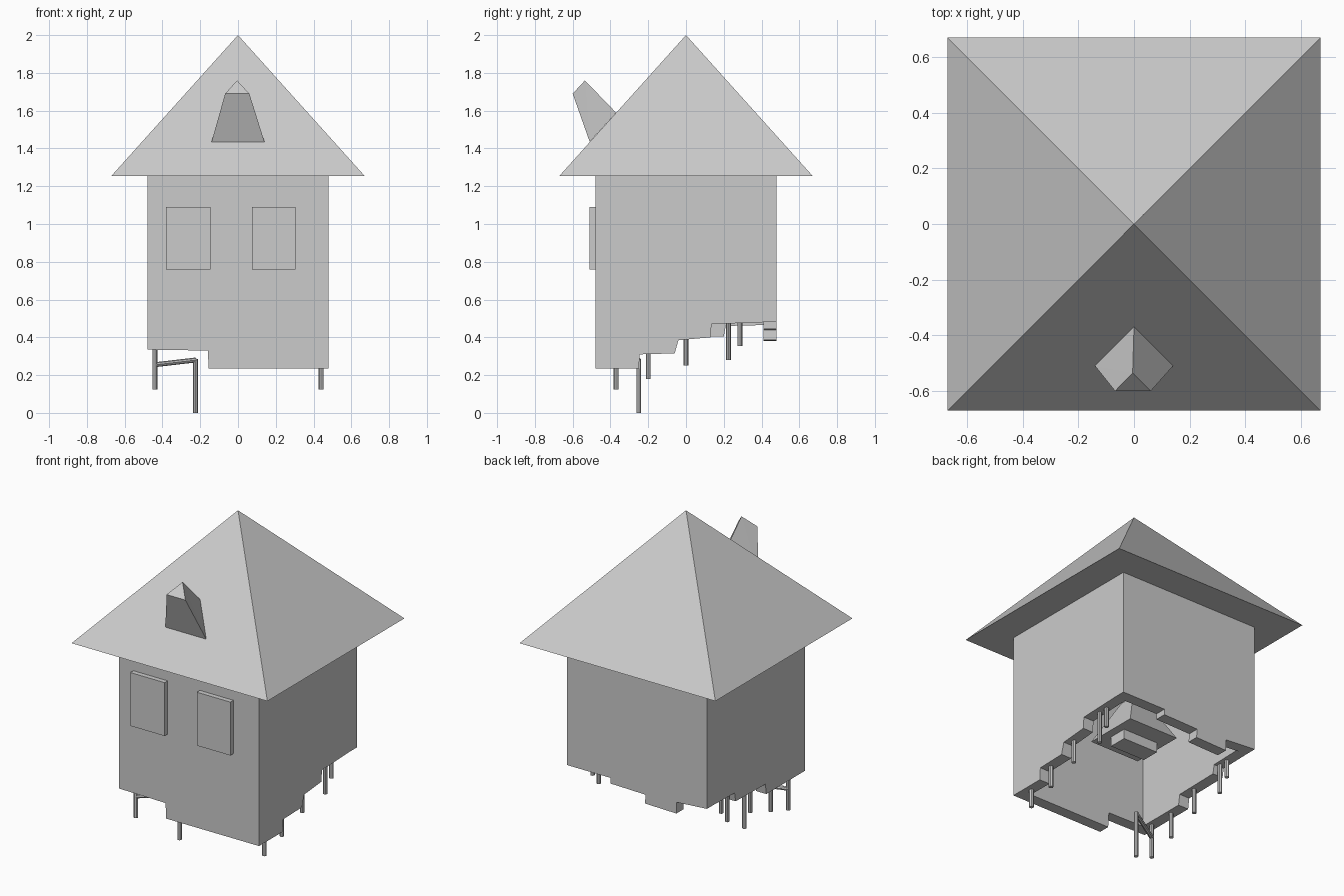
import bpy, bmesh
from math import sqrt, pi
from mathutils import Vector

if "Cube" in bpy.data.objects:
    bpy.data.objects.remove(bpy.data.objects["Cube"])


def mesh_object(name, bm):
    bmesh.ops.recalc_face_normals(bm, faces=bm.faces)
    me = bpy.data.meshes.new(name)
    bm.to_mesh(me)
    bm.free()
    ob = bpy.data.objects.new(name, me)
    bpy.context.collection.objects.link(ob)
    return ob


def prism(name, points, offset):
    """Extrude a flat polygon by an offset vector."""
    bm = bmesh.new()
    face = bm.faces.new([bm.verts.new(p) for p in points])
    out = bmesh.ops.extrude_face_region(bm, geom=[face], use_keep_orig=True)
    verts = [g for g in out["geom"] if isinstance(g, bmesh.types.BMVert)]
    bmesh.ops.translate(bm, verts=verts, vec=offset)
    return mesh_object(name, bm)


def box(name, lo, hi):
    pts = [(lo[0], lo[1], lo[2]), (hi[0], lo[1], lo[2]),
           (hi[0], lo[1], hi[2]), (lo[0], lo[1], hi[2])]
    return prism(name, pts, (0, hi[1] - lo[1], 0))


def rod(name, a, b, r=0.013):
    a, b = Vector(a), Vector(b)
    bpy.ops.mesh.primitive_cylinder_add(vertices=8, radius=r, depth=(b - a).length,
                                        location=(a + b) / 2)
    ob = bpy.context.object
    ob.name = name
    ob.rotation_euler = (b - a).to_track_quat('Z', 'Y').to_euler()
    return ob


def pyramid(name, half, top_half, z0, z1):
    bpy.ops.mesh.primitive_cone_add(vertices=4, radius1=half * sqrt(2), radius2=top_half * sqrt(2),
                                    depth=z1 - z0, location=(0, 0, (z0 + z1) / 2),
                                    rotation=(0, 0, pi / 4))
    bpy.context.object.name = name


W, T, EAVE = 0.48, 0.07, 1.255
I = W - T

# walls with broken, stepped lower edges
front = [(-W, .335), (-.16, .33), (-.155, .235), (W, .235)]
back = [(-W, .465), (-.27, .45), (-.27, .38), (-.055, .385), (-.06, .44),
        (.18, .445), (.18, .48), (W, .48)]
right = [(-I, .235), (-.25, .235), (-.245, .31), (-.06, .315), (-.04, .385),
         (.13, .40), (.135, .47), (I, .48)]
left = [(-I, .335), (-.10, .335), (-.09, .40), (.20, .405), (.21, .46), (I, .465)]

for name, edge, y in (("front_wall", front, -W), ("back_wall", back, I)):
    prism(name, [(u, y, z) for u, z in edge] + [(W, y, EAVE), (-W, y, EAVE)], (0, T, 0))
for name, edge, x in (("right_wall", right, I), ("left_wall", left, -W)):
    prism(name, [(x, u, z) for u, z in edge] + [(x, I, EAVE), (x, -I, EAVE)], (T, 0, 0))

# roof
pyramid("roof", .67, 0, EAVE, 2.0)

# tapered dormer leaning out of the front roof slope
bm = bmesh.new()
bl, br, tl, tr, tip, heel = [bm.verts.new(p) for p in (
    (-.14, -.51, 1.435), (.14, -.51, 1.435), (-.068, -.60, 1.69), (.06, -.60, 1.69),
    (-.005, -.535, 1.76), (0, -.37, 1.589))]
for f in ((bl, br, tr, tl), (tl, tr, tip), (br, heel, tip), (br, tip, tr),
          (heel, bl, tip), (bl, tl, tip), (bl, heel, br)):
    bm.faces.new(f)
mesh_object("dormer", bm)

# window panels
for i, (x0, x1) in enumerate(((-.38, -.145), (.075, .305))):
    box(f"window_{i}", (x0, -.51, .76), (x1, -W, 1.09))

# exposed rods under both side walls
for side in (-1, 1):
    for i, (y, bottom) in enumerate(((-.37, .125), (-.20, .18), (0, .25), (.225, .28), (.285, .355))):
        rod(f"rod_{side}_{i}", (side * .44, y, bottom), (side * .44, y, .50))

# bent rod hanging off the front left one
rod("bent_rod_arm", (-.44, -.37, .255), (-.225, -.25, .28))
rod("bent_rod_drop", (-.225, -.25, 0), (-.225, -.25, .285))

# hanging fitting inside the hollow body
pyramid("inner_hood", .17, .05, .56, .80)
box("inner_block", (-.12, -.057, .50), (.12, .057, .56))
